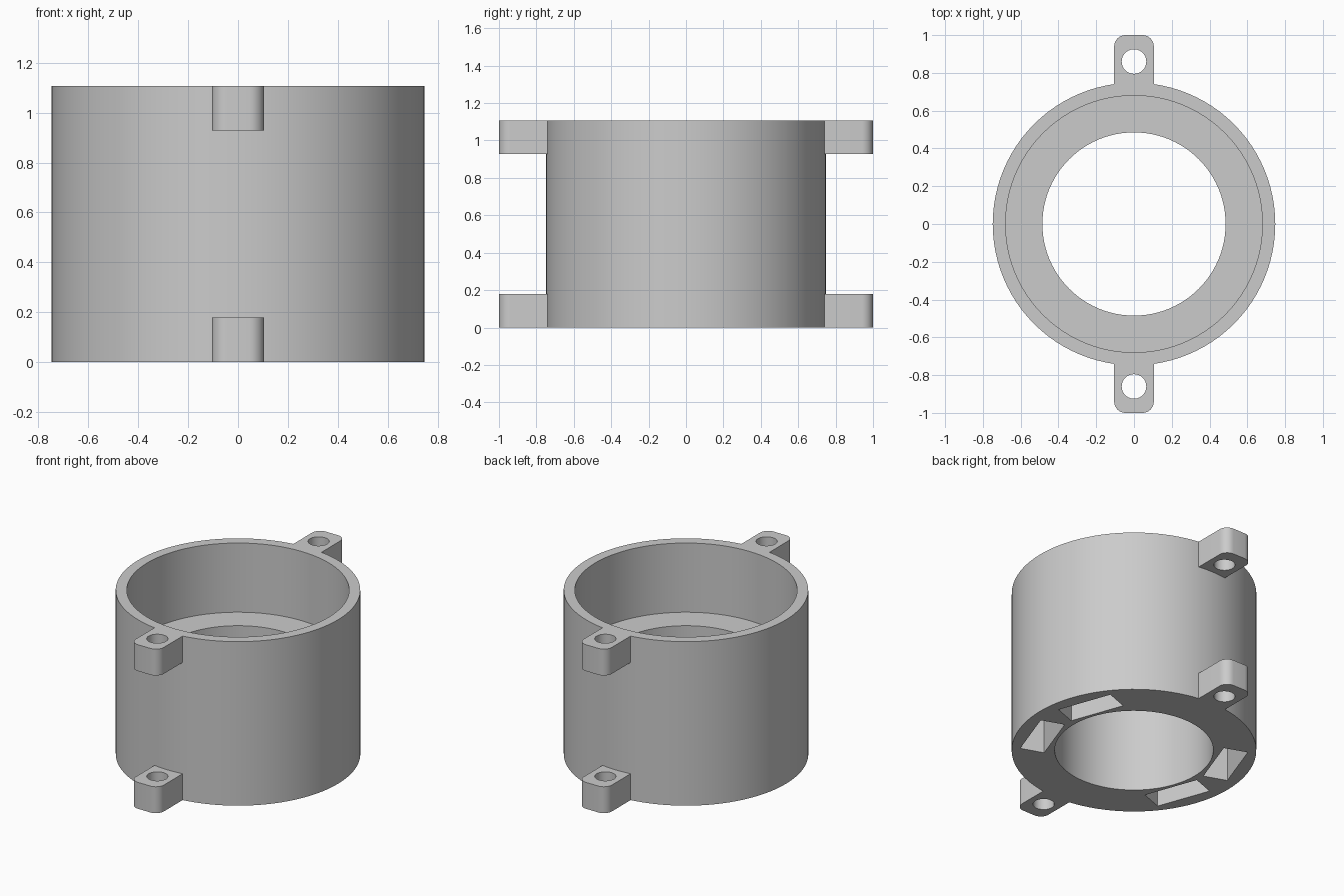
import bpy, bmesh, math
from mathutils import Matrix, Vector

if "Cube" in bpy.data.objects:
    bpy.data.objects.remove(bpy.data.objects["Cube"], do_unlink=True)

HEIGHT, OUTER, INNER, BORE, LEDGE = 1.107, 0.748, 0.68, 0.485, 0.64
LUG_H, LUG_W, LUG_Y, LUG_HOLE = 0.178, 0.105, 0.86, 0.065

grey = bpy.data.materials.new("plain grey")
grey.use_nodes = True
grey.diffuse_color = (0.6, 0.6, 0.6, 1)
grey.node_tree.nodes["Principled BSDF"].inputs["Base Color"].default_value = (0.6, 0.6, 0.6, 1)


def make_object(name, bm):
    bmesh.ops.recalc_face_normals(bm, faces=bm.faces)
    mesh = bpy.data.meshes.new(name)
    bm.to_mesh(mesh)
    bm.free()
    mesh.materials.append(grey)
    obj = bpy.data.objects.new(name, mesh)
    bpy.context.collection.objects.link(obj)
    return obj


def cut(target, cutter):
    """Subtract the cutter, then discard it."""
    cutter.hide_render = True
    mod = target.modifiers.new("cut", 'BOOLEAN')
    mod.operation, mod.solver, mod.object = 'DIFFERENCE', 'EXACT', cutter
    bpy.ops.object.select_all(action='DESELECT')
    bpy.context.view_layer.objects.active = target
    target.select_set(True)
    bpy.ops.object.modifier_apply(modifier=mod.name)
    bpy.data.objects.remove(cutter, do_unlink=True)


def smooth(obj):
    bpy.ops.object.select_all(action='DESELECT')
    bpy.context.view_layer.objects.active = obj
    obj.select_set(True)
    bpy.ops.object.shade_smooth_by_angle(angle=math.radians(30))


# Stepped tube: a closed wall profile turned about z
profile = [(BORE, 0), (OUTER, 0), (OUTER, HEIGHT), (INNER, HEIGHT), (INNER, LEDGE), (BORE, LEDGE)]
bm = bmesh.new()
verts = [bm.verts.new((r, 0, z)) for r, z in profile]
edges = [bm.edges.new((verts[i], verts[i - 1])) for i in range(len(verts))]
bmesh.ops.spin(bm, geom=verts + edges, cent=(0, 0, 0), axis=(0, 0, 1),
               angle=math.tau, steps=96, use_merge=True)
bmesh.ops.remove_doubles(bm, verts=bm.verts, dist=0.0001)
body = make_object("tube_body", bm)

# Four blind slots in the underside
slot_size = Vector((0.156, 0.366, 1.0))
bm = bmesh.new()
for sx in (1, -1):
    for sy in (1, -1):
        turn = Matrix.Rotation(math.radians(20) * sx * sy, 4, 'Z')
        place = Matrix.Translation((0.538 * sx, 0.23 * sy, 0))
        bmesh.ops.create_cube(bm, size=1, matrix=place @ turn @ Matrix.Diagonal(slot_size.to_4d()))
cut(body, make_object("slot_cutter", bm))
smooth(body)


# Mounting lugs: rounded tabs with a vertical screw hole
def make_lug(name, side, z):
    bm = bmesh.new()
    y_in, y_out = 0.715, 1.0
    box = Matrix.Translation((0, side * (y_in + y_out) / 2, z + LUG_H / 2)) \
        @ Matrix.Diagonal((2 * LUG_W, y_out - y_in, LUG_H, 1))
    bmesh.ops.create_cube(bm, size=1, matrix=box)
    corners = [e for e in bm.edges if all(v.co.y * side > 0.99 for v in e.verts)
               and abs(e.verts[0].co.z - e.verts[1].co.z) > 0.1]
    bmesh.ops.bevel(bm, geom=corners, offset=0.06, segments=8, profile=0.5, affect='EDGES')
    lug = make_object(name, bm)
    drill = bmesh.new()
    bmesh.ops.create_cone(drill, cap_ends=True, segments=40, radius1=LUG_HOLE, radius2=LUG_HOLE,
                          depth=1, matrix=Matrix.Translation((0, side * LUG_Y, z)))
    cut(lug, make_object("drill_cutter", drill))
    smooth(lug)


for end, side in (("front", -1), ("back", 1)):
    make_lug(end + "_lower_lug", side, 0)
    make_lug(end + "_upper_lug", side, HEIGHT - LUG_H)
